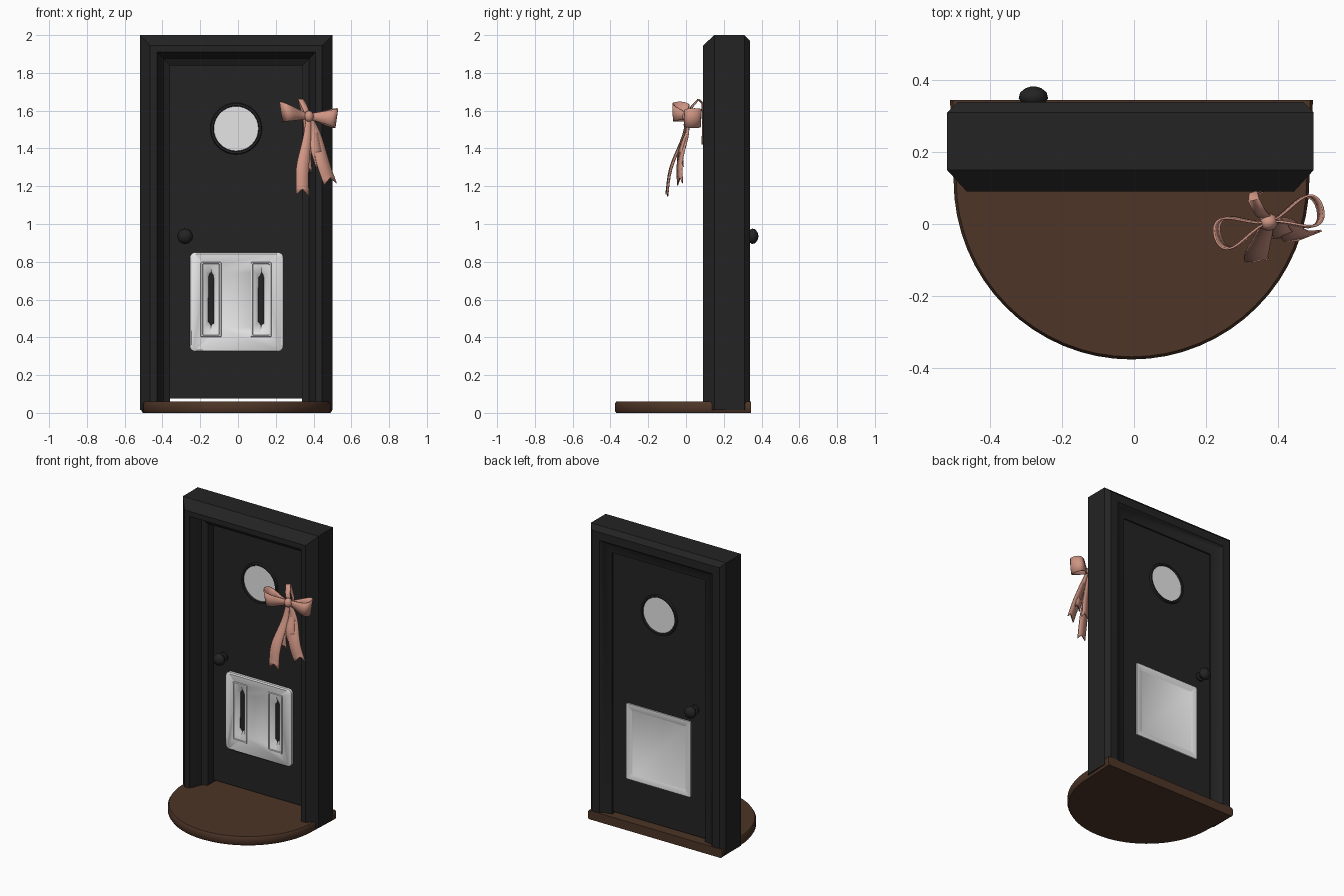
import bpy, bmesh, math
from mathutils import Vector, Matrix

if "Cube" in bpy.data.objects:
    bpy.data.objects.remove(bpy.data.objects["Cube"])


def material(name, rgb):
    m = bpy.data.materials.new(name)
    m.diffuse_color = (*rgb, 1)
    m.use_nodes = True
    m.node_tree.nodes["Principled BSDF"].inputs["Base Color"].default_value = m.diffuse_color
    return m


BLACK = material("black paint", (0.017, 0.017, 0.018))
BROWN = material("brown wood", (0.075, 0.035, 0.02))
WHITE = material("white", (0.78, 0.78, 0.78))
PINK = material("pink ribbon", (0.62, 0.30, 0.23))


def finish(name, bm, mat, angle=35, normals=True):
    if normals:
        bmesh.ops.recalc_face_normals(bm, faces=bm.faces)
    me = bpy.data.meshes.new(name)
    bm.to_mesh(me)
    bm.free()
    me.materials.append(mat)
    ob = bpy.data.objects.new(name, me)
    bpy.context.collection.objects.link(ob)
    bpy.ops.object.select_all(action='DESELECT')
    ob.select_set(True)
    bpy.context.view_layer.objects.active = ob
    bpy.ops.object.shade_smooth_by_angle(angle=math.radians(angle))
    return ob


def skin(bm, rings, closed=True, caps=True):
    """Join rings of points with quads."""
    vs = [[bm.verts.new(p) for p in r] for r in rings]
    n = len(vs[0])
    for a, b in zip(vs, vs[1:]):
        for i in range(n if closed else n - 1):
            j = (i + 1) % n
            bm.faces.new((a[i], a[j], b[j], b[i]))
    if caps:
        bm.faces.new(vs[0])
        bm.faces.new(vs[-1])


def rounded_rect(x0, x1, z0, z1, r, y, seg=5):
    pts = []
    corners = [(x1 - r, z1 - r), (x0 + r, z1 - r), (x0 + r, z0 + r), (x1 - r, z0 + r)]
    for k, (cx, cz) in enumerate(corners):
        for i in range(seg + 1):
            a = math.pi / 2 * (k + i / seg)
            pts.append((cx + r * math.cos(a), y, cz + r * math.sin(a)))
    return pts


# Door step: half disc in front, straight sides at the back, rounded rim
def step_ring(s, z):
    pts = [(0.505 * s - 0.007, 0.345), (-0.505 * s - 0.007, 0.345)]
    for i in range(33):
        a = math.pi + math.pi * i / 32
        pts.append((0.495 * s * math.cos(a) - 0.007, 0.12 + 0.497 * s * math.sin(a)))
    return [(x, y, z) for x, y in pts]


bm = bmesh.new()
skin(bm, [step_ring(0.985, 0), step_ring(1, 0.012), step_ring(1, 0.048), step_ring(0.985, 0.06)])
finish("door_step", bm, BROWN)

# Door frame: moulding profile (inset, y) swept up, over and down
profile = [(0, 0.15), (0, 0.31), (0.03, 0.34), (0.085, 0.34), (0.105, 0.32),
           (0.16, 0.31), (0.16, 0.19), (0.125, 0.17), (0.105, 0.12), (0.09, 0.09), (0.055, 0.09)]
L, R, T, B = -0.52, 0.50, 2.0, 0.015
bm = bmesh.new()
skin(bm, [[(L + d, y, B) for d, y in profile],
          [(L + d, y, T - d) for d, y in profile],
          [(R - d, y, T - d) for d, y in profile],
          [(R - d, y, B) for d, y in profile]])
finish("door_frame", bm, BLACK)

# Door leaf
bm = bmesh.new()
skin(bm, [rounded_rect(-0.365, 0.345, 0.075, 1.845, 0.002, y, 1) for y in (0.25, 0.30)])
finish("door_leaf", bm, BLACK)

# Round window with a rim on both sides
WX, WZ = -0.01, 1.505


def circle(r, y, cx=WX, cz=WZ, n=32):
    return [(cx + r * math.cos(2 * math.pi * i / n), y, cz + r * math.sin(2 * math.pi * i / n))
            for i in range(n)]


bm = bmesh.new()
skin(bm, [circle(0.12, 0.246), circle(0.12, 0.304)])
finish("window_pane", bm, WHITE)
for name, y, s in (("front_window_rim", 0.25, -1), ("back_window_rim", 0.30, 1)):
    bm = bmesh.new()
    rings = [circle(0.137, y), circle(0.133, y + s * 0.012), circle(0.122, y + s * 0.012), circle(0.116, y)]
    skin(bm, rings, caps=False)
    finish(name, bm, BLACK)

# Door knobs: turned profile (distance from door, radius)
turned = [(0, 0.03), (0.012, 0.03), (0.016, 0.016), (0.03, 0.016), (0.036, 0.032),
          (0.05, 0.041), (0.066, 0.037), (0.078, 0.022), (0.083, 0.006)]
for name, y, s in (("front_knob", 0.25, -1), ("back_knob", 0.30, 1)):
    bm = bmesh.new()
    skin(bm, [circle(r, y + s * d, -0.28, 0.935, 16) for d, r in turned])
    finish(name, bm, BLACK, 50)

# Pet flap on the front, with two sunken slots
bm = bmesh.new()
skin(bm, [rounded_rect(-0.255, 0.24, 0.325, 0.85, 0.03, 0.27),
          rounded_rect(-0.255, 0.24, 0.325, 0.85, 0.03, 0.232),
          rounded_rect(-0.247, 0.232, 0.333, 0.842, 0.025, 0.226)])
flap = finish("pet_flap_front", bm, WHITE)


def slot(cx, w, h, y):
    return [(cx + a * w, y, 0.6 + b * h) for a, b in
            ((-1, -0.8), (0, -1), (1, -0.85), (1, 0.75), (0.1, 1), (-0.85, 0.8))]


for cx in (-0.143, 0.122):
    # raised border around each slot
    bm = bmesh.new()
    rings = [rounded_rect(cx - w, cx + w, 0.6 - h, 0.6 + h, 0.004, y, 1)
             for w, h, y in ((0.056, 0.2, 0.23), (0.052, 0.196, 0.22), (0.046, 0.19, 0.22), (0.042, 0.186, 0.23))]
    skin(bm, rings, caps=False)
    finish("slot_border", bm, WHITE)
    bm = bmesh.new()
    skin(bm, [slot(cx, 0.038, 0.19, 0.2), slot(cx, 0.033, 0.18, 0.226), slot(cx, 0.008, 0.13, 0.262)])
    cutter = finish("slot_cutter", bm, WHITE)
    cutter.hide_render = True
    mod = flap.modifiers.new("slot", 'BOOLEAN')
    mod.operation = 'DIFFERENCE'
    mod.solver = 'EXACT'
    mod.object = cutter
    bpy.context.view_layer.objects.active = flap
    bpy.ops.object.modifier_apply(modifier=mod.name)
    bpy.data.objects.remove(cutter)

# Pet flap on the back, with a slightly sunken middle
bm = bmesh.new()
skin(bm, [rounded_rect(-0.25 + i, 0.235 - i, 0.33 + i, 0.845 - i, 0.008, y, 2)
          for i, y in ((0, 0.295), (0, 0.309), (0.03, 0.309), (0.04, 0.303))])
finish("pet_flap_back", bm, WHITE)

# Ribbon bow, built around its knot and then turned and moved into place
PLACE = Matrix.Translation((0.375, 0.005, 1.57)) @ Matrix.Rotation(math.radians(15), 4, 'Z')


def ribbon(name, path, widths, across, fork=0.0):
    across = Vector(across).normalized()
    rings = []
    for k, (p, w) in enumerate(zip(path, widths)):
        notch = Vector((0, 0, fork if k == len(path) - 1 else 0))
        rings.append([PLACE @ (Vector(p) + across * w * t + notch * (1 - abs(t)))
                      for t in (-1, 0, 1)])
    bm = bmesh.new()
    skin(bm, rings, closed=False, caps=False)
    ob = finish(name, bm, PINK, 60)
    mod = ob.modifiers.new("thickness", 'SOLIDIFY')
    mod.thickness = 0.006
    mod.offset = 0


for name, s, rise in (("left_loop", -1, 0.025), ("right_loop", 1, -0.01)):
    path, widths = [], []
    for i in range(21):
        t = i / 20
        out = math.sin(math.pi * t)
        path.append((s * 0.148 * out ** 0.9, -0.05 * math.sin(2 * math.pi * t) * out ** 0.5, rise * out))
        widths.append(0.015 + 0.038 * out)
    ribbon(name, path, widths, (s * 0.15, 0, 1))

tails = (("left_tail", (-0.065, -0.10, -0.42), 0.034), ("right_tail", (0.095, -0.07, -0.36), 0.036),
         ("left_under_tail", (-0.025, -0.045, -0.30), 0.028), ("right_under_tail", (0.05, -0.05, -0.27), 0.028))
for name, end, w in tails:
    path, widths = [], []
    for i in range(13):
        t = i / 12
        wave = 0.008 * math.sin(t * 7)
        path.append((end[0] * t ** 0.8 + wave, end[1] * t + wave, end[2] * t))
        widths.append(0.012 + (w - 0.012) * min(1, t * 1.6))
    ribbon(name, path, widths, (1, 0.12 * end[0] / abs(end[0]), 0.15 * end[0] / abs(end[0])), 0.035)

# Strap holding the bow to the frame
ribbon("hanging_strap", [(0, 0.01, 0), (-0.015, 0.03, 0.05), (-0.025, 0.07, 0.09), (-0.02, 0.09, 0.07),
                         (0, 0.088, 0), (0, 0.085, -0.15)],
       [0.014, 0.016, 0.016, 0.012, 0.008, 0.006], (1, 0, 0))

# Knot
bm = bmesh.new()
bmesh.ops.create_uvsphere(bm, u_segments=14, v_segments=8, radius=1,
                          matrix=PLACE @ Matrix.Diagonal((0.026, 0.024, 0.03, 1)))
finish("bow_knot", bm, PINK, 60)
